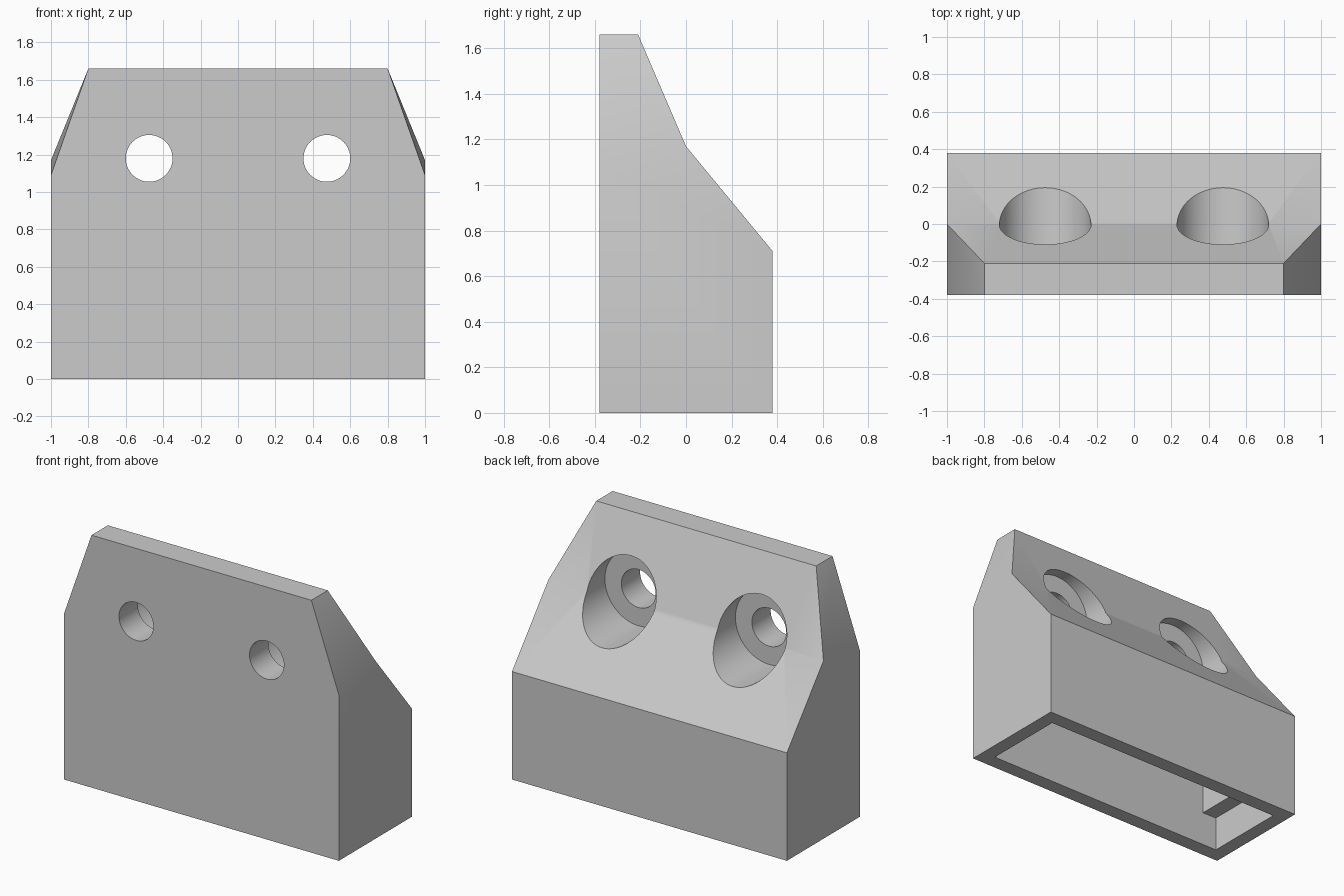
import bpy, bmesh, math

default = bpy.data.objects.get("Cube")
if default:
    bpy.data.objects.remove(default, do_unlink=True)

grey = bpy.data.materials.new("light_grey")
grey.use_nodes = True
colour = (0.6, 0.6, 0.6, 1)
grey.diffuse_color = colour
grey.node_tree.nodes["Principled BSDF"].inputs["Base Color"].default_value = colour

# Body: side outline (x, y, z) swept across the width, with chamfered top corners
outline = [(1, -.38, 0), (1, .38, 0), (1, .38, .71), (1, 0, 1.17),
           (.8, -.21, 1.66), (.8, -.38, 1.66), (1, -.38, 1.09)]
bm = bmesh.new()
left, right = ([bm.verts.new((s * x, y, z)) for x, y, z in outline] for s in (1, -1))
for side in (left, right):
    base_front, base_back, wall_top, bend, top_back, top_front, shoulder = side
    bm.faces.new((base_front, base_back, wall_top, bend, shoulder))
    bm.faces.new((shoulder, bend, top_front))
    bm.faces.new((bend, top_back, top_front))
for i in range(5):
    bm.faces.new((left[i], left[i + 1], right[i + 1], right[i]))
bm.faces.new((left[5], left[6], left[0], right[0], right[6], right[5]))
bmesh.ops.recalc_face_normals(bm, faces=bm.faces)
mesh = bpy.data.meshes.new("mounting_block")
bm.to_mesh(mesh)
bm.free()
mesh.materials.append(grey)
body = bpy.data.objects.new("mounting_block", mesh)
bpy.context.collection.objects.link(body)


def cut(cutter):
    """Subtract a cutter from the body, then discard it."""
    cutter.hide_render = True
    cutter.data.materials.append(grey)
    mod = body.modifiers.new("cut", 'BOOLEAN')
    mod.operation = 'DIFFERENCE'
    mod.solver = 'EXACT'
    mod.object = cutter
    bpy.ops.object.select_all(action='DESELECT')
    body.select_set(True)
    bpy.context.view_layer.objects.active = body
    bpy.ops.object.modifier_apply(modifier=mod.name)
    bpy.data.objects.remove(cutter, do_unlink=True)


def cut_bore(x, radius, y0, y1):
    bpy.ops.mesh.primitive_cylinder_add(
        vertices=64, radius=radius, depth=y1 - y0,
        location=(x, (y0 + y1) / 2, 1.18), rotation=(math.pi / 2, 0, 0))
    cut(bpy.context.object)


def cut_pocket(half_x, half_y, z0, z1):
    bpy.ops.mesh.primitive_cube_add(size=2, location=(0, 0, (z0 + z1) / 2))
    box = bpy.context.object
    box.scale = (half_x, half_y, (z1 - z0) / 2)
    cut(box)


# Counterbored screw holes
for x in (-.475, .475):
    cut_bore(x, .245, -.185, .6)
    cut_bore(x, .125, -.6, .1)

# Stepped pocket open at the base
cut_pocket(.905, .28, -.2, .23)
cut_pocket(.8, .28, -.1, .6)

body.select_set(True)
bpy.context.view_layer.objects.active = body
bpy.ops.object.shade_smooth_by_angle(angle=math.radians(30))
